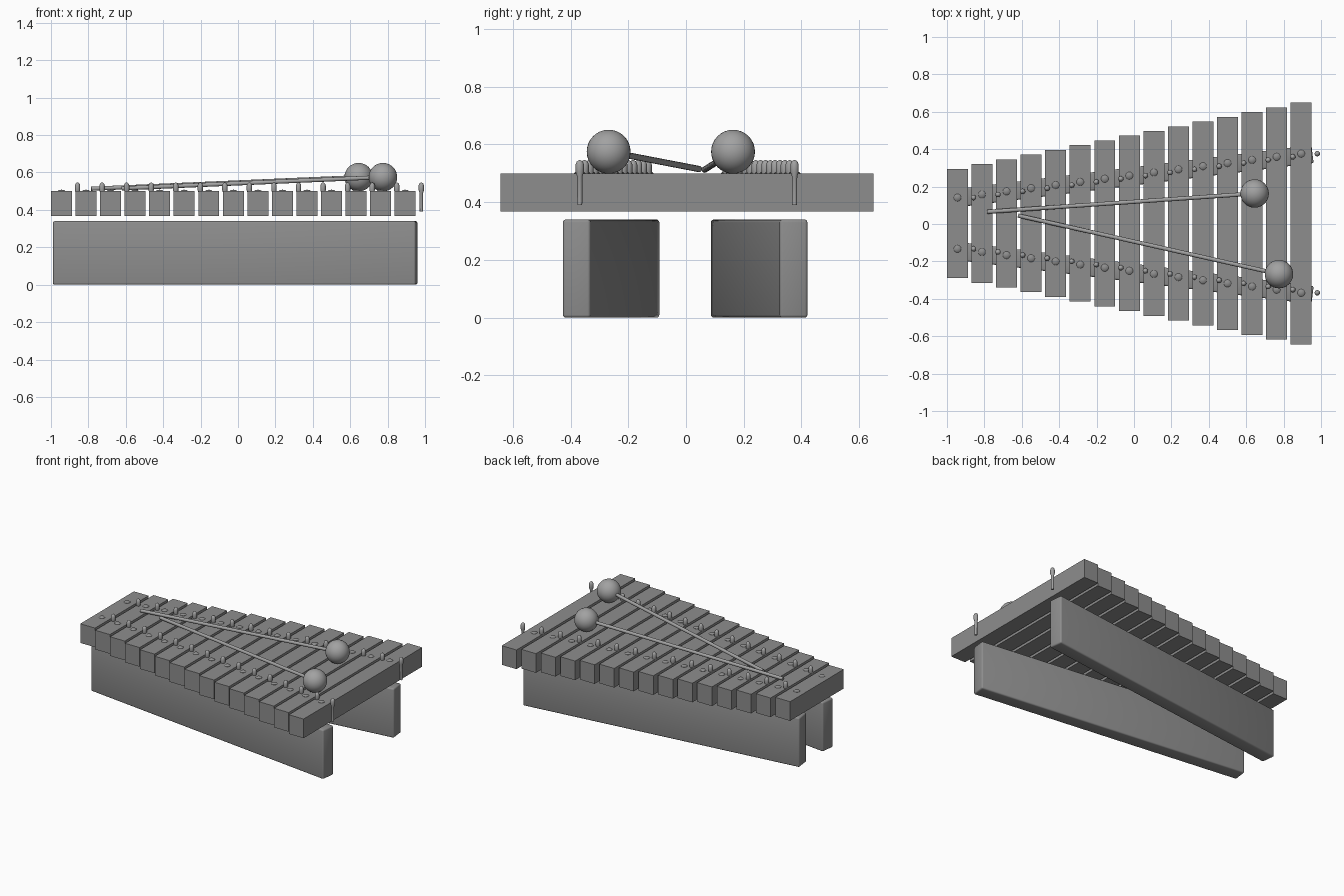
import bpy, bmesh, math
from mathutils import Vector, Matrix

if "Cube" in bpy.data.objects:
    bpy.data.objects.remove(bpy.data.objects["Cube"])


def material(name, c):
    m = bpy.data.materials.new(name)
    m.diffuse_color = (c, c, c, 1)
    m.use_nodes = True
    m.node_tree.nodes["Principled BSDF"].inputs["Base Color"].default_value = m.diffuse_color
    return m


BODY = material("mid grey", 0.27)
LIGHT = material("light grey", 0.36)


def finish(bm, name, mat, smooth=False):
    bmesh.ops.recalc_face_normals(bm, faces=bm.faces)
    me = bpy.data.meshes.new(name)
    bm.to_mesh(me)
    bm.free()
    me.materials.append(mat)
    ob = bpy.data.objects.new(name, me)
    bpy.context.collection.objects.link(ob)
    if smooth:
        bpy.ops.object.select_all(action='DESELECT')
        ob.select_set(True)
        bpy.context.view_layer.objects.active = ob
        bpy.ops.object.shade_smooth_by_angle(angle=math.radians(40))
    return ob


def box(name, size, loc, rot=0, bevel=0):
    bm = bmesh.new()
    bmesh.ops.create_cube(bm, size=1, matrix=Matrix.Diagonal((*size, 1)))
    if bevel:
        bmesh.ops.bevel(bm, geom=bm.edges[:], offset=bevel, segments=3,
                        profile=0.5, affect='EDGES')
    bm.transform(Matrix.Translation(loc) @ Matrix.Rotation(rot, 4, 'Z'))
    return finish(bm, name, BODY, bevel > 0)


def lathe(name, profile, loc, mat, sides=16):
    # profile of (radius, z) spun round the vertical axis
    bm = bmesh.new()
    vs = [bm.verts.new((r, 0, z)) for r, z in profile]
    es = [bm.edges.new(p) for p in zip(vs, vs[1:])]
    bmesh.ops.spin(bm, geom=vs + es, axis=(0, 0, 1), cent=(0, 0, 0),
                   angle=math.tau, steps=sides)
    bmesh.ops.remove_doubles(bm, verts=bm.verts, dist=1e-5)
    bm.transform(Matrix.Translation(loc))
    return finish(bm, name, mat, True)


# Two slanted support rails
for side, label in ((-1, "front"), (1, "back")):
    box(label + "_rail", (1.954, 0.097, 0.34), (-0.015, side * 0.2565 - 0.003, 0.17),
        side * math.radians(7.07), 0.01)

# Bars, each with two bolts and two guide pegs
PEG = [(0, 0.39), (0.0085, 0.39), (0.0095, 0.49), (0.0145, 0.505),
       (0.0145, 0.53), (0.011, 0.54), (0.005, 0.545), (0, 0.546)]
BOLT = [(0, 0.49), (0.02, 0.49), (0.02, 0.501), (0.014, 0.506), (0, 0.508)]
N = 15
for i in range(N):
    t = i / (N - 1)
    x = -0.944 + 1.838 * t
    half = 0.292 + 0.354 * t
    box(f"bar_{i + 1}", (0.112, 2 * half, 0.132), (x, 0.003, 0.434))
    for side, label in ((-1, "front"), (1, "back")):
        y = 0.004 + side * (0.137 + 0.235 * t)
        lathe(f"{label}_bolt_{i + 1}", BOLT, (x, y, 0), BODY)
        lathe(f"{label}_peg_{i + 1}", PEG, (x + 0.086, y, 0), LIGHT)


# Mallets resting on the bars
def mallet(name, tail, head):
    a, b = Vector(tail), Vector(head)
    d = b - a
    bm = bmesh.new()
    bmesh.ops.create_cone(bm, cap_ends=True, segments=16, radius1=0.011,
                          radius2=0.011, depth=d.length)
    bm.transform(Matrix.Translation((a + b) / 2)
                 @ d.to_track_quat('Z', 'Y').to_matrix().to_4x4())
    finish(bm, name + "_stick", LIGHT, True)
    bm = bmesh.new()
    bmesh.ops.create_uvsphere(bm, u_segments=32, v_segments=16, radius=0.076)
    bm.transform(Matrix.Translation(b))
    finish(bm, name + "_head", LIGHT, True)


mallet("back_mallet", (-0.785, 0.065, 0.513), (0.645, 0.163, 0.575))
mallet("front_mallet", (-0.62, 0.045, 0.515), (0.775, -0.268, 0.575))
